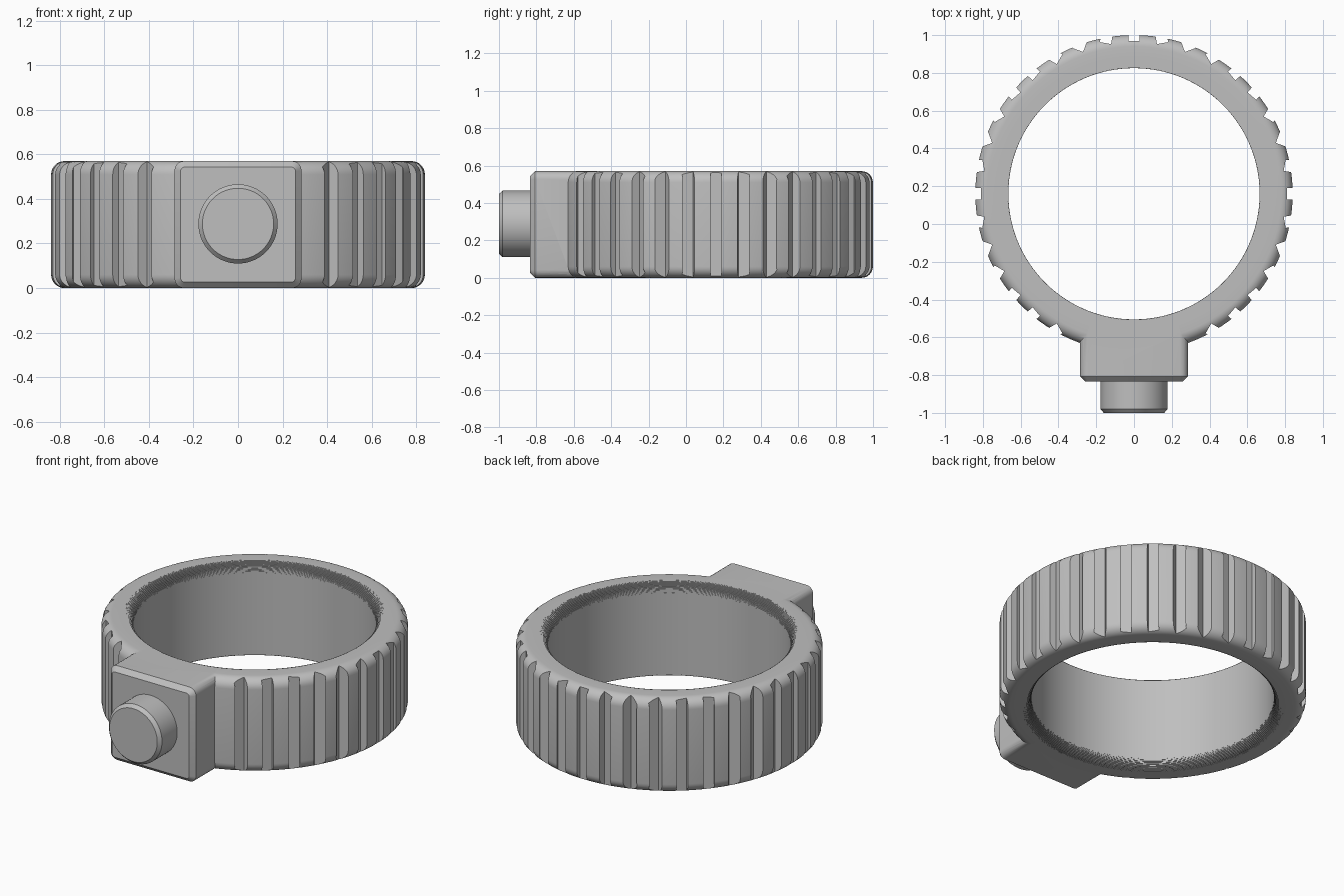
import bpy, bmesh, math
from mathutils import Matrix, Vector

if "Cube" in bpy.data.objects:
    bpy.data.objects.remove(bpy.data.objects["Cube"], do_unlink=True)

H = 0.57           # ring height
CY = 0.16          # ring centre along y
R_OUT, R_IN = 0.84, 0.665
FILLET = 0.06

grey = bpy.data.materials.new("plain_grey")
grey.use_nodes = True
grey.diffuse_color = (0.52, 0.52, 0.52, 1)
grey.node_tree.nodes["Principled BSDF"].inputs["Base Color"].default_value = (0.52, 0.52, 0.52, 1)


def make_object(name, bm):
    bmesh.ops.recalc_face_normals(bm, faces=bm.faces)
    mesh = bpy.data.meshes.new(name)
    bm.to_mesh(mesh)
    bm.free()
    mesh.materials.append(grey)
    obj = bpy.data.objects.new(name, mesh)
    bpy.context.collection.objects.link(obj)
    return obj


def bridge(bm, loops, wrap=False):
    """Join successive vertex loops with quads."""
    pairs = list(zip(loops, loops[1:]))
    if wrap:
        pairs.append((loops[-1], loops[0]))
    for a, b in pairs:
        for i in range(len(a)):
            j = (i + 1) % len(a)
            bm.faces.new((a[i], a[j], b[j], b[i]))


def select_only(obj):
    bpy.ops.object.select_all(action='DESELECT')
    obj.select_set(True)
    bpy.context.view_layer.objects.active = obj


def boolean(obj, tool, operation):
    tool.hide_render = True
    mod = obj.modifiers.new(operation.lower(), 'BOOLEAN')
    mod.operation = operation
    mod.solver = 'EXACT'
    mod.object = tool
    select_only(obj)
    bpy.ops.object.modifier_apply(modifier=mod.name)
    bpy.data.objects.remove(tool, do_unlink=True)


def smooth(obj):
    select_only(obj)
    bpy.ops.object.shade_smooth_by_angle(angle=math.radians(30))


# Ring band: finely stepped inner rim, rounded outer rim, mirrored top to bottom
def ring_profile(steps=12, segs=8):
    def inner(i):
        t = math.pi / 2 * i / steps
        return (R_IN + FILLET * (1 - math.cos(t)), H - FILLET * (1 - math.sin(t)))
    top = []
    for i in range(steps):
        r0, _ = inner(i)
        r1, z1 = inner(i + 1)
        top += [(r0, z1), (r1, z1)]
    for i in range(segs + 1):
        t = math.pi / 2 * i / segs
        top.append((R_OUT - FILLET * (1 - math.sin(t)),
                    H - FILLET * (1 - math.cos(t))))
    return top + [(r, H - z) for r, z in reversed(top)]


bm = bmesh.new()
profile = ring_profile()
SEGS = 144
loops = []
for k in range(SEGS):
    a = 2 * math.pi * (k + 0.5) / SEGS
    loops.append([bm.verts.new((r * math.sin(a), CY - r * math.cos(a), z)) for r, z in profile])
bridge(bm, loops, wrap=True)
ring = make_object("ring_band", bm)

# Grip grooves: square bars turned against their position around the ring
bm = bmesh.new()
for deg in range(30, 331, 10):
    a = math.radians(deg)
    place = Matrix.Translation((R_OUT * math.sin(a), CY - R_OUT * math.cos(a), H / 2))
    turn = Matrix.Rotation(-a, 4, 'Z')
    size = Matrix.Diagonal((0.06, 0.06, H + 0.2, 1))
    bmesh.ops.create_cube(bm, size=1, matrix=place @ turn @ size)
boolean(ring, make_object("groove_cutter", bm), 'DIFFERENCE')


# Front housing: rounded rectangle with a chamfered front edge
def rounded_rect(bm, half_x, half_z, radius, y, segs=5):
    verts = []
    for q, (sx, sz) in enumerate(((1, 1), (-1, 1), (-1, -1), (1, -1))):
        for i in range(segs + 1):
            t = math.pi / 2 * (q + i / segs)
            verts.append(bm.verts.new((sx * (half_x - radius) + radius * math.cos(t), y,
                                       H / 2 + sz * (half_z - radius) + radius * math.sin(t))))
    return verts


bm = bmesh.new()
CH = 0.027
loops = [rounded_rect(bm, 0.285, H / 2, 0.042, -0.57),
         rounded_rect(bm, 0.285, H / 2, 0.042, -0.835 + CH),
         rounded_rect(bm, 0.285 - CH, H / 2 - CH, 0.018, -0.835)]
bridge(bm, loops)
bm.faces.new(loops[0])
bm.faces.new(loops[-1])
boolean(ring, make_object("front_housing", bm), 'UNION')
smooth(ring)

# Round push button with a chamfered rim
bm = bmesh.new()
loops = []
for r, y in ((0.178, -0.82), (0.178, -0.98), (0.16, -1.0)):
    loops.append([bm.verts.new((r * math.cos(2 * math.pi * i / 64), y,
                                0.288 + r * math.sin(2 * math.pi * i / 64))) for i in range(64)])
bridge(bm, loops)
bm.faces.new(loops[0])
bm.faces.new(loops[-1])
smooth(make_object("push_button", bm))
